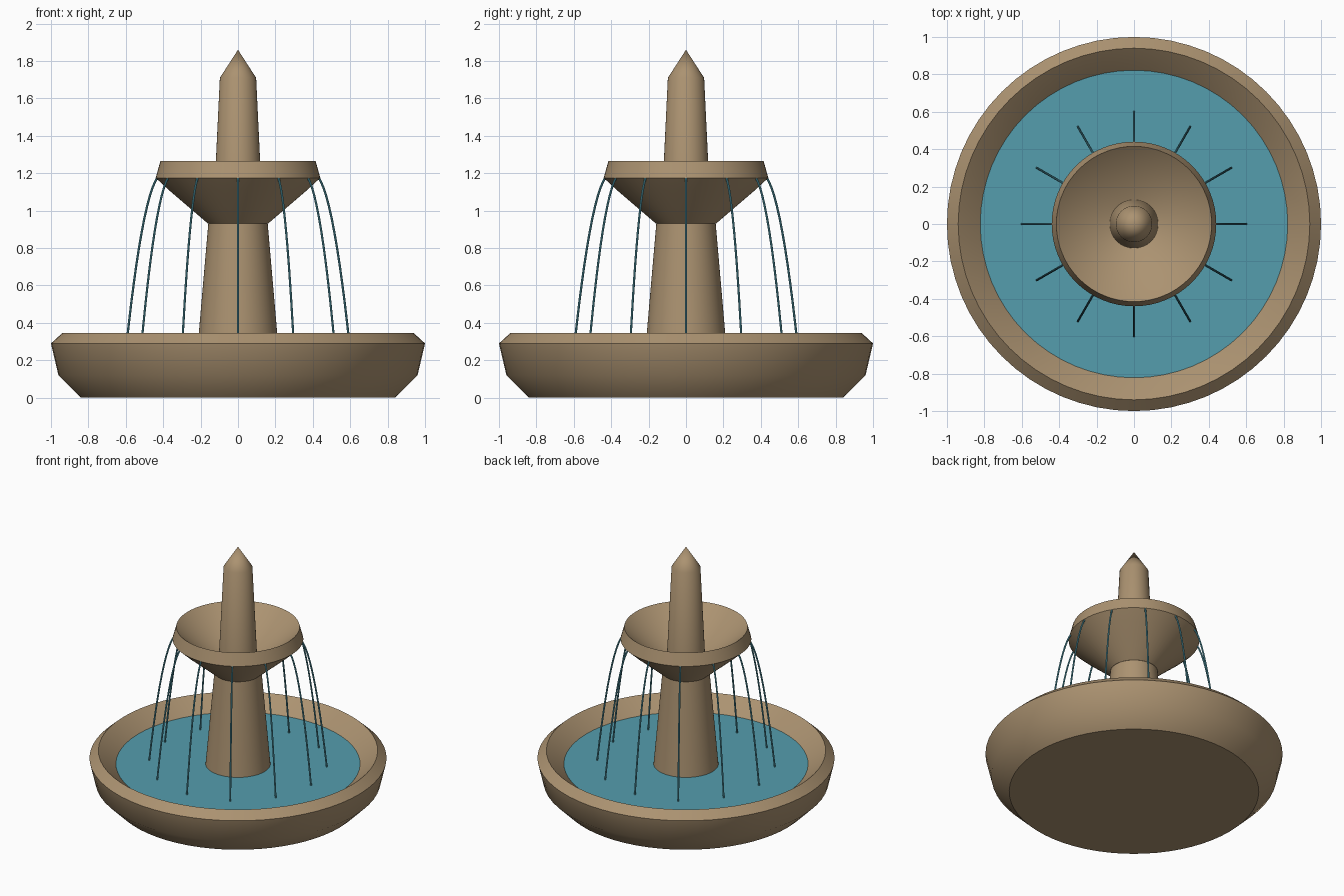
import bpy, bmesh, math

if "Cube" in bpy.data.objects:
    bpy.data.objects.remove(bpy.data.objects["Cube"])

SEG = 64


def material(name, color):
    m = bpy.data.materials.new(name)
    m.diffuse_color = (*color, 1.0)
    m.use_nodes = True
    m.node_tree.nodes["Principled BSDF"].inputs["Base Color"].default_value = m.diffuse_color
    return m


stone = material("sandstone", (0.41, 0.29, 0.165))
water = material("water_blue", (0.09, 0.34, 0.42))


def finish(name, bm, mat):
    bmesh.ops.recalc_face_normals(bm, faces=bm.faces)
    me = bpy.data.meshes.new(name)
    bm.to_mesh(me)
    bm.free()
    me.materials.append(mat)
    ob = bpy.data.objects.new(name, me)
    bpy.context.collection.objects.link(ob)
    bpy.ops.object.select_all(action='DESELECT')
    ob.select_set(True)
    bpy.context.view_layer.objects.active = ob
    bpy.ops.object.shade_smooth_by_angle(angle=math.radians(40))
    return ob


def lathe(name, profile, mat):
    """Revolve (radius, height) points about z; radius 0 closes to a pole."""
    bm = bmesh.new()
    rings = []
    for r, z in profile:
        n = 1 if r == 0 else SEG
        rings.append([bm.verts.new((r * math.cos(2 * math.pi * i / SEG),
                                    r * math.sin(2 * math.pi * i / SEG), z))
                      for i in range(n)])
    for a, b in zip(rings, rings[1:]):
        for i in range(SEG):
            j = (i + 1) % SEG
            quad = [a[i % len(a)], a[j % len(a)], b[j % len(b)], b[i % len(b)]]
            bm.faces.new(list(dict.fromkeys(quad)))
    return finish(name, bm, mat)


# Large basin with bevelled rim and hollow inside
lathe("basin", [(0, 0), (0.84, 0), (0.96, 0.12), (1.0, 0.29), (0.94, 0.345),
                (0.82, 0.245), (0.74, 0.16), (0, 0.16)], stone)

# Water surface in the basin
lathe("basin_water", [(0, 0.2), (0.822, 0.235), (0.822, 0.247), (0, 0.247)], water)

# Tapered column
lathe("column", [(0, 0.18), (0.224, 0.18), (0.158, 0.94), (0, 0.94)], stone)

# Upper bowl
lathe("upper_bowl", [(0, 0.93), (0.16, 0.93), (0.37, 1.11), (0.44, 1.175),
                     (0.415, 1.265), (0.12, 1.025), (0, 1.025)], stone)

# Pointed spire
lathe("spire", [(0, 0.98), (0.132, 0.98), (0.097, 1.71), (0, 1.86)], stone)


# Twelve falling water jets following a parabola
def jet(name, angle, radius=0.006, sides=8, steps=14):
    bm = bmesh.new()
    c, s = math.cos(angle), math.sin(angle)
    rings = []
    for k in range(steps + 1):
        d = 0.2 * k / steps
        r, z = 0.4 + d, 1.2 - 23.8 * d * d
        slope = math.atan2(-47.6 * d, 1)          # path direction
        nr, nz = -math.sin(slope), math.cos(slope)  # in-plane normal
        ring = []
        for i in range(sides):
            t = 2 * math.pi * i / sides
            u, v = radius * math.cos(t), radius * math.sin(t)
            pr = r + u * nr
            ring.append(bm.verts.new((pr * c - v * s, pr * s + v * c, z + u * nz)))
        rings.append(ring)
    for a, b in zip(rings, rings[1:]):
        for i in range(sides):
            j = (i + 1) % sides
            bm.faces.new((a[i], a[j], b[j], b[i]))
    bm.faces.new(rings[0])
    bm.faces.new(rings[-1])
    finish(name, bm, water)


for n in range(12):
    jet(f"water_jet_{n + 1}", n * math.pi / 6)
